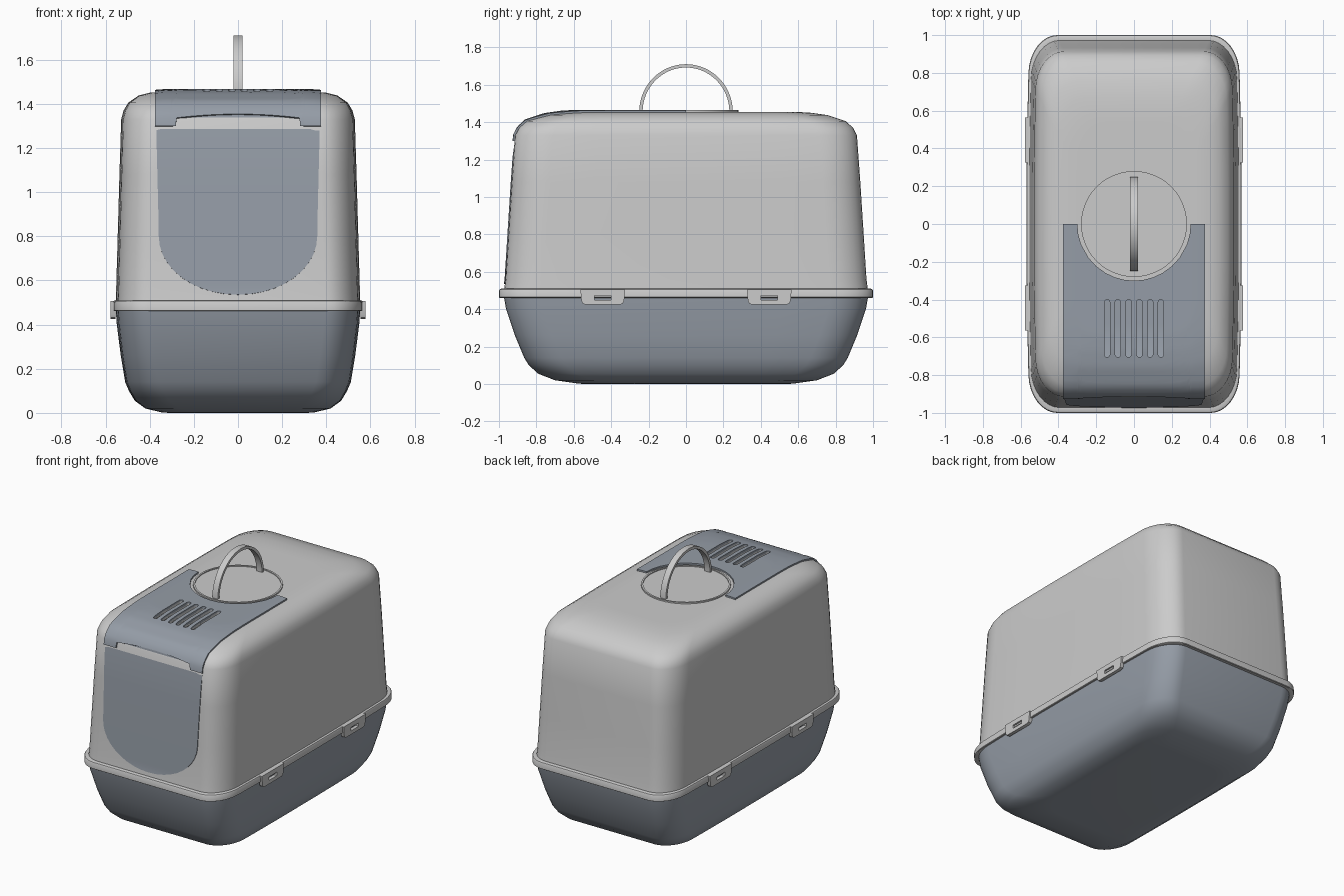
import bpy, bmesh
from math import sin, cos, pi, atan2, sqrt
from mathutils import Vector
from mathutils.bvhtree import BVHTree

if "Cube" in bpy.data.objects:
    bpy.data.objects.remove(bpy.data.objects["Cube"])

slate = bpy.data.materials.new("slate")
slate.diffuse_color = (0.30, 0.335, 0.385, 1)
slate.use_nodes = True
slate.node_tree.nodes["Principled BSDF"].inputs["Base Color"].default_value = slate.diffuse_color


def make(name, bm, mat=None):
    bmesh.ops.recalc_face_normals(bm, faces=bm.faces)
    me = bpy.data.meshes.new(name)
    bm.to_mesh(me)
    bm.free()
    ob = bpy.data.objects.new(name, me)
    bpy.context.collection.objects.link(ob)
    if mat:
        me.materials.append(mat)
    return ob


def finish(ob, thick=0, cutter=None, angle=35):
    """Apply shell thickness and cut, then shade."""
    bpy.ops.object.select_all(action='DESELECT')
    bpy.context.view_layer.objects.active = ob
    ob.select_set(True)
    if thick:
        m = ob.modifiers.new("shell", 'SOLIDIFY')
        m.thickness, m.offset = thick, -1
        bpy.ops.object.modifier_apply(modifier=m.name)
    if cutter:
        m = ob.modifiers.new("cut", 'BOOLEAN')
        m.object, m.operation, m.solver = cutter, 'DIFFERENCE', 'EXACT'
        bpy.ops.object.modifier_apply(modifier=m.name)
    bpy.ops.object.shade_smooth_by_angle(angle=angle * pi / 180)


def ring(hx, hy, z, rx=0.15, ry=0.2, n=8):
    """Rounded rectangle whose long sides bow out slightly."""
    q = [(hx, (hy - ry) * i / 3) for i in (1, 2)]
    q += [(hx - rx + rx * cos(a), hy - ry + ry * sin(a)) for a in (pi / 2 * i / n for i in range(n + 1))]
    r = q[::-1]
    pts = q + [(-x, y) for x, y in r] + [(-x, -y) for x, y in q] + [(x, -y) for x, y in r]
    return [(x * (1 - 0.03 * y * y), y, z) for x, y in pts]


def circle(r, z, n=48):
    return [(r * cos(2 * pi * i / n), r * sin(2 * pi * i / n), z) for i in range(n)]


def loft(rings, cap=False, closed=False):
    bm = bmesh.new()
    vs = [[bm.verts.new(p) for p in r] for r in rings]
    n = len(vs[0])
    for a, b in zip(vs, vs[1:] + vs[:1] if closed else vs[1:]):
        for i in range(n):
            j = (i + 1) % n
            bm.faces.new((a[i], a[j], b[j], b[i]))
    if cap:
        bm.faces.new(vs[-1])
    return bm


def sheet(cols):
    bm = bmesh.new()
    vs = [[bm.verts.new(p) for p in c] for c in cols]
    for a, b in zip(vs, vs[1:]):
        for i in range(len(a) - 1):
            bm.faces.new((a[i], a[i + 1], b[i + 1], b[i]))
    return bm


def prism(bm, outline, lo, hi, axis):
    """Extrude a 2D outline along x (outline is y,z) or z (outline is x,y)."""
    put = (lambda p, h: (h, *p)) if axis == 'x' else (lambda p, h: (*p, h))
    a, b = ([bm.verts.new(put(p, h)) for p in outline] for h in (lo, hi))
    n = len(a)
    for i in range(n):
        j = (i + 1) % n
        bm.faces.new((a[i], a[j], b[j], b[i]))
    bm.faces.new(a)
    bm.faces.new(b)


# Vent slot cutter, six stadium-shaped prisms
bm = bmesh.new()
for k in range(6):
    cx = -0.1425 + 0.057 * k
    arc = [pi * i / 6 for i in range(7)]
    prism(bm, [(cx + 0.015 * cos(a), -0.415 + 0.015 * sin(a)) for a in arc] +
          [(cx - 0.015 * cos(a), -0.69 - 0.015 * sin(a)) for a in arc], 1.3, 1.6, 'z')
vents = make("vent_cutter", bm)
vents.hide_render = True

# Tray
prof = [(.556, .976, .48), (.550, .962, .40), (.532, .915, .26), (.512, .865, .14), (.495, .84, .10),
        (.468, .79, .055), (.42, .70, .02), (.345, .575, .002), (.31, .53, 0)]
finish(make("tray", loft([ring(*p) for p in prof], cap=True), slate), 0.015)

# Hood
prof = [(.556, .976, .48), (.553, .965, .56), (.546, .95, .80), (.538, .932, 1.08), (.530, .914, 1.33),
        (.519, .893, 1.37), (.498, .855, 1.405), (.45, .755, 1.438), (.40, .67, 1.45), (.345, .59, 1.455),
        (.30, .54, 1.455)]
bm = loft([ring(*p) for p in prof], cap=True)
bmesh.ops.recalc_face_normals(bm, faces=bm.faces)
bvh = BVHTree.FromBMesh(bm)
finish(make("hood", bm), 0.015, vents)


def on_hood(origin, direction, lift):
    hit, nor, _, _ = bvh.ray_cast(Vector(origin), Vector(direction))
    if nor.dot(hit - Vector((0, 0, 0.8))) < 0:
        nor = -nor
    nor.x = 0
    return hit + nor.normalized() * lift


# Front door flap, laid on the hood
rows = [(.355 * sin(a) + .004, .80 - .265 * cos(a)) for a in (pi / 2 * i / 10 for i in range(11))]
rows += [(.358 + .014 * t, .80 + .55 * t) for t in (.25, .5, .75, 1)]
finish(make("door", sheet([[on_hood((w * (i / 8 - 1), -2, z), (0, 1, 0), .005) for i in range(17)]
                           for w, z in rows]), slate), 0.01)

# Panel bending from the door top over the roof, cut away around the handle
half = [.375, .34, .305, .30, .295, .282, .278, .24, .20, .15, .10, .05]
cols = []
for x in [-h for h in half] + [0] + half[::-1]:
    z0 = 1.30 if abs(x) > .28 else 1.335 + .025 * (1 - (x / .28) ** 2)
    y1 = .30 * sqrt(max(0, 1 - (x / .30) ** 2))
    a0, a1 = atan2(z0 - .6, .918), atan2(.855, y1)
    angs = [a0 + (a1 - a0) * i / 36 for i in range(37)]
    cols.append([on_hood((x, 0, .6), (0, -cos(a), sin(a)), .011) for a in angs])
panel = make("roof_panel", sheet(cols), slate)
me = panel.data
if me.polygons[len(me.polygons) // 2 + 18].normal.z < 0:
    me.flip_normals()
finish(panel, 0.016, vents)
bpy.data.objects.remove(vents)

# Rim band where hood meets tray
prof = [(.03, .508), (.012, .510), (.003, .506), (0, .50), (0, .464), (.004, .461), (.03, .464)]
finish(make("rim", loft([ring(.570 - d, 1 - d, z) for d, z in prof], closed=True)))

# Side clips with a finger slot
cut, bm = bmesh.new(), bmesh.new()
for y in (-.445, .445):
    half = [(.12, .506), (.114, .445), (.108, .431), (.095, .425)]
    outline = [(y + a, z) for a, z in half] + [(y - a, z) for a, z in half[::-1]]
    for s in (-1, 1):
        prism(bm, outline, s * .555, s * .578, 'x')
    prism(cut, [(y - .043, .45), (y + .043, .45), (y + .043, .474), (y - .043, .474)], -.7, .7, 'x')
slots = make("clip_cutter", cut)
slots.hide_render = True
finish(make("side_clips", bm), 0, slots)
bpy.data.objects.remove(slots)

# Round handle plate, its lip and the arched handle
finish(make("handle_plate", loft([circle(.27, 1.44), circle(.27, 1.458)], cap=True)))
finish(make("handle_lip", loft([circle(.268, 1.45), circle(.268, 1.464), circle(.28, 1.464),
                                circle(.28, 1.45)], closed=True)))
bm = bmesh.new()
arc = [pi * i / 32 for i in range(33)]
prism(bm, [(.25 * cos(a), 1.455 + .255 * sin(a)) for a in arc] +
      [(.232 * cos(a), 1.455 + .237 * sin(a)) for a in arc[::-1]], -.021, .021, 'x')
finish(make("handle", bm))
